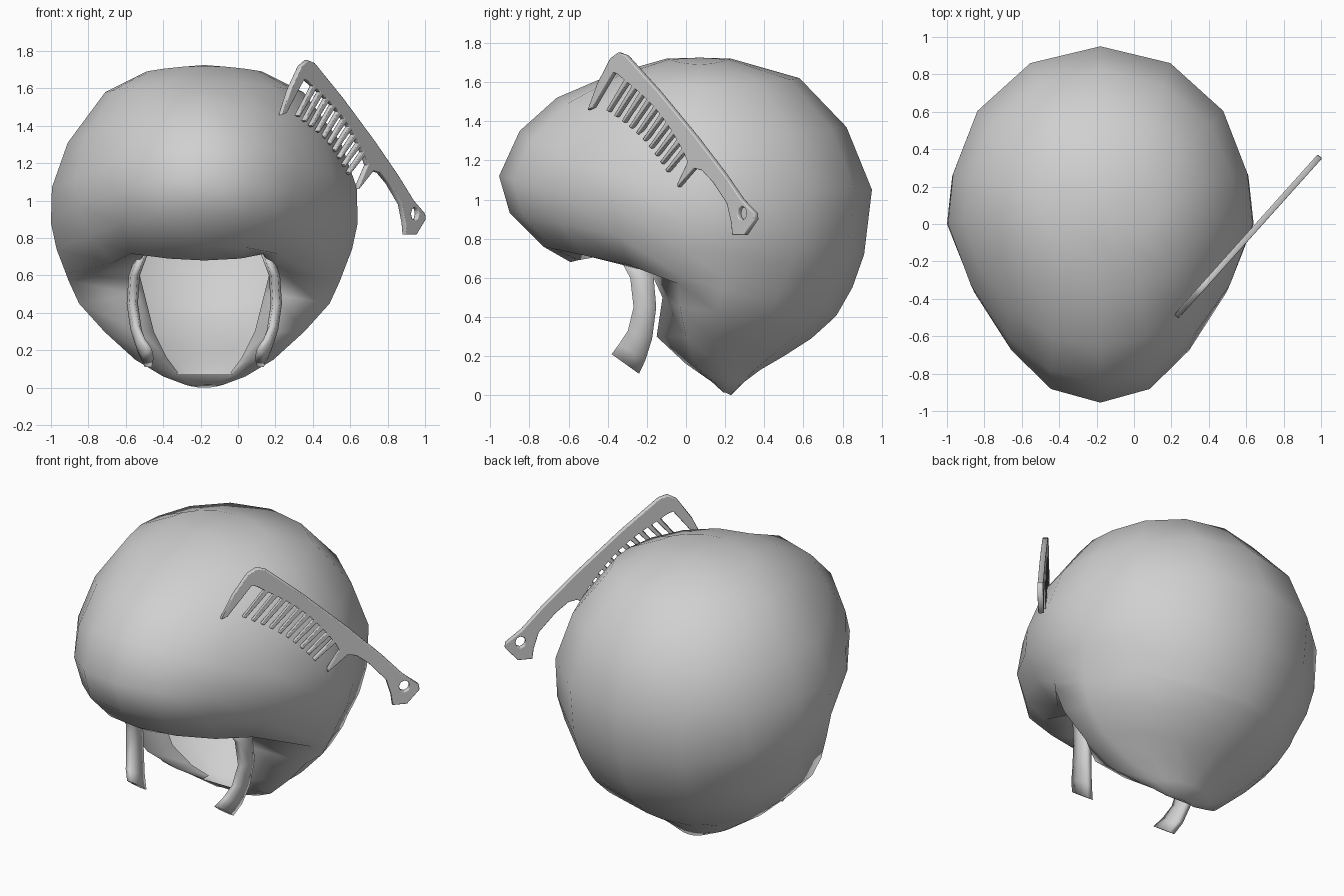
import bpy, bmesh, math
from mathutils import Matrix, Vector

if "Cube" in bpy.data.objects:
    bpy.data.objects.remove(bpy.data.objects["Cube"])

CX = -0.18   # the hair is symmetric about this x
grey = bpy.data.materials.new("grey")
grey.diffuse_color = (0.63, 0.63, 0.63, 1)
grey.use_nodes = True
grey.node_tree.nodes["Principled BSDF"].inputs["Base Color"].default_value = grey.diffuse_color


def finish(bm, name, flip_check=None):
    bmesh.ops.recalc_face_normals(bm, faces=bm.faces)
    if flip_check and flip_check(bm):
        bmesh.ops.reverse_faces(bm, faces=bm.faces)
    me = bpy.data.meshes.new(name)
    bm.to_mesh(me)
    bm.free()
    me.materials.append(grey)
    me.polygons.foreach_set("use_smooth", [True] * len(me.polygons))
    ob = bpy.data.objects.new(name, me)
    bpy.context.collection.objects.link(ob)
    return ob


# ---- hair shell: rings of 16 columns, column 0 at the front, 8 at the back
# each row: front y, z | side half width, y, z | back y, z
ROWS = [
    (-.10, 1.72, .31, .07, 1.69, .23, 1.72),
    (-.38, 1.64, .53, .06, 1.58, .58, 1.62),
    (-.66, 1.52, .73, .03, 1.31, .82, 1.37),
    (-.85, 1.35, .815, .0, 1.07, .95, 1.05),
    (-.955, 1.12, .82, .0, .88, .91, .72),
    (-.90, .93, .79, .0, .74, .85, .55),
    (-.73, .76, .74, -.03, .61, .77, .41),
    (-.59, .68, .725, -.04, .57, .74, .38),
    (0, 0, .67, -.03, .45, .64, .29),
    (0, 0, .535, .0, .30, .50, .20),
    (0, 0, .37, .05, .15, .38, .13),
    (0, 0, .22, .15, .06, .30, .07),
    (0, 0, .10, .19, .015, .23, .0),
]
# x factors that narrow the front lobe (columns 1 to 3), by row
NARROW = {2: (.92, .92, .95), 3: (.86, .86, .92), 4: (.84, .82, .89),
          5: (.84, .80, .83), 6: (.79, .75, .72)}
# x and y factors that fill out the back (columns 5 to 7)
FULL = {5: (1.045, .74), 6: (1.14, .90), 7: (1.20, .98)}
HEM = [(0, -.59, .68), (.19, -.55, .69), (.32, -.41, .715), (.38, -.18, .63)]
EDGE = {8: (.355, -.12, .50), 9: (.34, -.15, .30), 10: (.25, .0, .16),
        11: (.15, .13, .07), 12: (.06, .19, .02)}
LIP = {7: (.35, -.09, .62), 8: (.32, -.04, .50), 9: (.27, .0, .30),
       10: (.20, .09, .16), 11: (.14, .17, .08)}


def ring_point(r, i):
    """Point of row r on column i, for columns 0 to 8."""
    if r == 7 and i < 4:
        return HEM[i]
    if r >= 8 and i == 3:
        return EDGE[r]
    fy, fz, hw, sy, sz, by, bz = ROWS[r]
    s, c = math.sin(i * math.pi / 8), math.cos(i * math.pi / 8)
    ty, tz = (fy, fz) if c > 0 else (by, bz)
    wz = abs(c) if r >= 4 and c > 0 else c * c
    kx = ky = 1
    if r in NARROW and 0 < i < 4:
        kx = NARROW[r][i - 1]
    if 1 <= r <= 9 and i in FULL:
        kx, ky = FULL[i]
        wz = (abs(c) * ky) ** 2 if r < 7 else wz
    return hw * s * kx, sy + (ty - sy) * abs(c) * ky, sz + (tz - sz) * wz


bm = bmesh.new()


def vert(p, side=1):
    return bm.verts.new((CX + side * p[0], p[1], p[2]))


grid = []
for r in range(len(ROWS)):
    first = 0 if r < 8 else 3
    grid.append({i: vert(ring_point(r, min(i, 16 - i)), 1 if i <= 8 else -1)
                 for i in range(first, 17 - first) if i < 16})
pole = vert((0, .07, 1.725))
for i in range(16):
    bm.faces.new((pole, grid[0][i], grid[0][(i + 1) % 16]))
for r in range(len(ROWS) - 1):
    a, b = grid[r], grid[r + 1]
    for i in range(16):
        j = (i + 1) % 16
        if i in b and j in b:
            bm.faces.new((a[i], b[i], b[j], a[j]))
# nape: close the bottom and the strip under the face opening
bm.faces.new(list(grid[12].values()))
bm.faces.new((grid[11][3], grid[11][13], grid[12][13], grid[12][3]))
# lip turned inward along the opening
for side, col in ((1, 3), (-1, 13)):
    lips = {r: vert(p, side) for r, p in LIP.items()}
    for r in range(7, 11):
        bm.faces.new((grid[r][col], grid[r + 1][col], lips[r + 1], lips[r]))
    if side == 1:
        right_lip = lips[7]
    else:
        left_lip = lips[7]
cols = [13, 14, 15, 0, 1, 2, 3]
inner = [left_lip, vert((.29, -.32, .75), -1), vert((.17, -.43, .75), -1), vert((0, -.46, .75)),
         vert((.17, -.43, .75)), vert((.29, -.32, .75)), right_lip]
for k in range(6):
    bm.faces.new((grid[7][cols[k]], grid[7][cols[k + 1]], inner[k + 1], inner[k]))


def inside_out(b):
    b.faces.ensure_lookup_table()
    return b.faces[0].normal.z < 0


finish(bm, "hair", inside_out)

# ---- sideburns: centre x, y, z and half width along y, z
BURN = [(.33, -.27, .72, .08, 0), (.375, -.225, .60, .06, 0), (.385, -.21, .45, .058, 0),
        (.365, -.235, .31, .062, -.02), (.335, -.275, .22, .068, -.04), (.30, -.31, .16, .07, -.05)]
for side, name in ((1, "right_sideburn"), (-1, "left_sideburn")):
    bm = bmesh.new()
    rings = []
    for x, y, z, dy, dz in BURN:
        rings.append([vert((x + u * .03, y + v * dy, z + v * dz), side)
                      for u, v in ((-.6, -1), (.6, -1), (1, 0), (.6, 1), (-.6, 1), (-1, 0))])
    for a, b in zip(rings, rings[1:]):
        for i in range(6):
            j = (i + 1) % 6
            bm.faces.new((a[i], a[j], b[j], b[i]))
    bm.faces.new(rings[0])
    bm.faces.new(rings[-1])
    finish(bm, name)

# ---- comb: flat outline with teeth and a hole, stood upright on a diagonal
OUTER = [(.33, 1.72), (.365, 1.75), (.40, 1.735), (.55, 1.55), (.72, 1.32), (.85, 1.13),
         (.93, 1.0), (.99, .93), (.993, .90), (.945, .82), (.89, .82), (.885, .88), (.865, .98),
         (.80, 1.09), (.75, 1.15), (.715, 1.16), (.64, 1.065), (.64, 1.085), (.685, 1.19)]
outline = list(OUTER)
TEETH = 10
b0, b1 = Vector((.675, 1.225)), Vector((.385, 1.62))
t0, t1 = Vector((.600, 1.125)), Vector((.300, 1.465))
for k in range(TEETH):
    f0, f1 = (k + .32) / TEETH, (k + .74) / TEETH
    for f, tip in ((f0, 0), (f0 + .008, 1), (f1 - .008, 1), (f1, 0)):
        bow = Vector((.02, .025)) * math.sin(math.pi * f)
        p = (t0.lerp(t1, f) if tip else b0.lerp(b1, f)) + bow
        outline.append((p.x, p.y))
outline += [(.365, 1.64), (.345, 1.65), (.25, 1.47), (.228, 1.46), (.27, 1.59)]
hole = [(.935 + .021 * math.cos(a * math.pi / 4), .93 + .036 * math.sin(a * math.pi / 4)) for a in range(8)]

SLOPE = 1.115
STRETCH = math.hypot(1, SLOPE)
cu = bpy.data.curves.new("comb", "CURVE")
cu.dimensions = "2D"
cu.fill_mode = "BOTH"
cu.extrude, cu.bevel_depth, cu.bevel_resolution, cu.offset = .011, .005, 1, -.004
for pts in (outline, hole):
    sp = cu.splines.new("POLY")
    sp.points.add(len(pts) - 1)
    for q, (x, z) in zip(sp.points, pts):
        q.co = ((x - .23) * STRETCH, z, 0, 1)
    sp.use_cyclic_u = True
cu.materials.append(grey)
comb = bpy.data.objects.new("comb", cu)
bpy.context.collection.objects.link(comb)
d = Vector((1, SLOPE, 0)).normalized()
n = d.cross(Vector((0, 0, 1)))
comb.matrix_world = Matrix(((d.x, 0, n.x, .23), (d.y, 0, n.y, -.49), (0, 1, 0, 0), (0, 0, 0, 1)))
bpy.context.view_layer.objects.active = comb
comb.select_set(True)
bpy.ops.object.convert(target="MESH")
bpy.ops.object.shade_smooth_by_angle(angle=math.radians(50))
